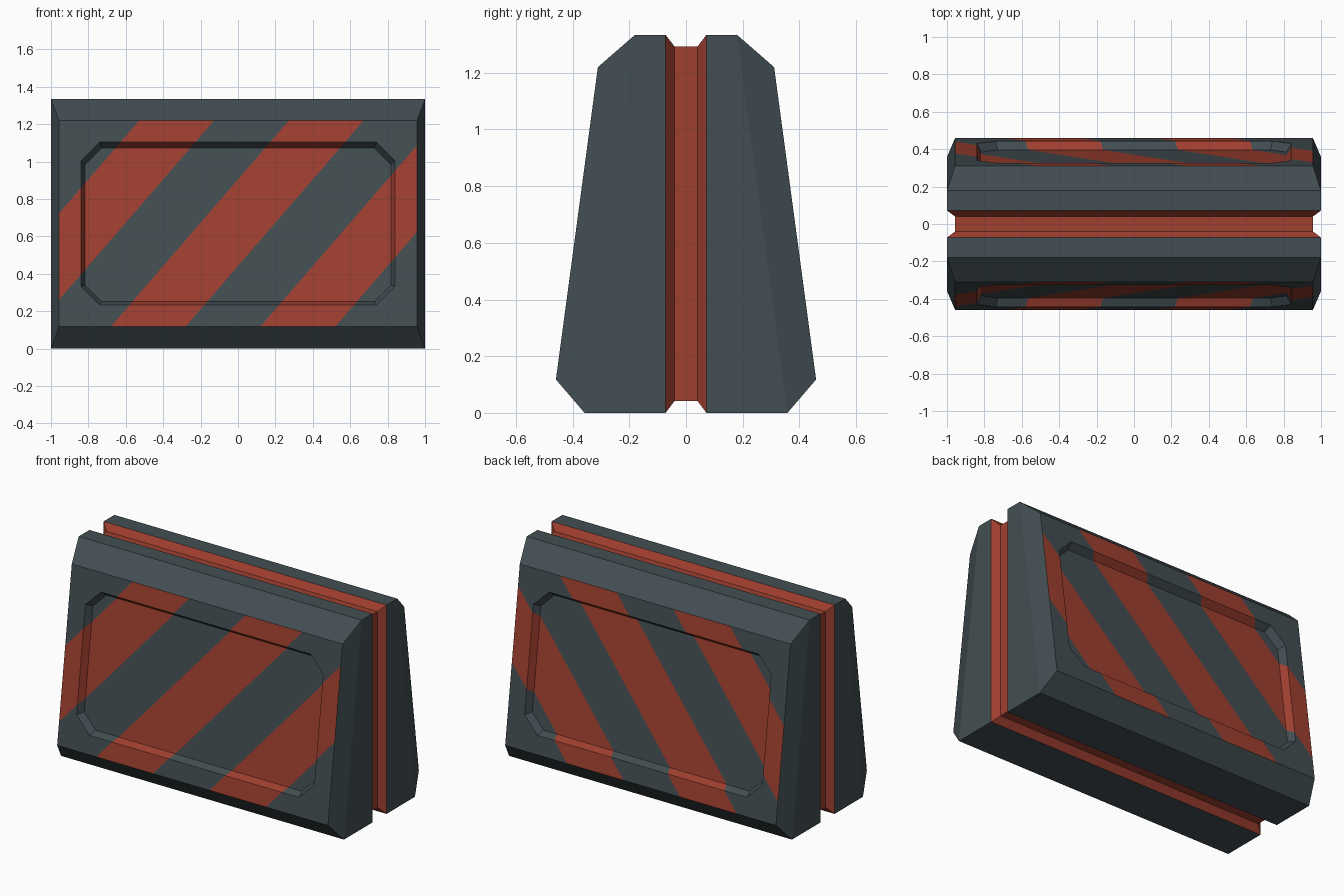
import bpy, bmesh
from mathutils import Vector

if "Cube" in bpy.data.objects:
    bpy.data.objects.remove(bpy.data.objects["Cube"])


def material(name, rgb):
    m = bpy.data.materials.new(name)
    m.diffuse_color = (*rgb, 1)
    m.use_nodes = True
    m.node_tree.nodes["Principled BSDF"].inputs["Base Color"].default_value = m.diffuse_color
    return m


grey = material("slate grey", (0.055, 0.076, 0.085))
red = material("rust red", (0.350, 0.050, 0.029))

TOP = 1.334
Z0, Z1, Y0, Y1 = 0.118, 1.22, 0.459, 0.311   # sloped panel limits
STRIPE_SLOPE = 0.864                         # dx per dz along a stripe
STRIPES = [-1.48, -0.68, 0.12]               # left edge of each stripe at z = Z0
STRIPE_W = 0.4


def panel_y(z):
    return Y0 + (Y1 - Y0) * (z - Z0) / (Z1 - Z0)


def rect(bm, s, w, z0, z1, y0, y1):
    return [bm.verts.new((x, s * y, z)) for x, y, z in
            ((-w, y0, z0), (w, y0, z0), (w, y1, z1), (-w, y1, z1))]


def octagon(bm, s, w, z0, z1, c, depth):
    pts = [(-w + c, z0), (w - c, z0), (w, z0 + c), (w, z1 - c),
           (w - c, z1), (-w + c, z1), (-w, z1 - c), (-w, z0 + c)]
    return [bm.verts.new((x, s * (panel_y(z) - depth), z)) for x, z in pts]


def bridge(bm, a, b, mat=0):
    n = len(a)
    faces = [bm.faces.new((a[i], a[(i + 1) % n], b[(i + 1) % n], b[i])) for i in range(n)]
    for f in faces:
        f.material_index = mat
    return faces


bm = bmesh.new()
tag = bm.faces.layers.int.new("panel")   # marks the striped panel faces
panel = []
cores = []
for s in (-1, 1):
    core = rect(bm, s, 0.957, 0.042, 1.293, 0.0406, 0.0406)
    lip = rect(bm, s, 1.0, 0, TOP, 0.072, 0.072)
    edge = rect(bm, s, 1.0, 0, TOP, 0.358, 0.18)
    face = rect(bm, s, 0.957, Z0, Z1, Y0, Y1)
    bridge(bm, core, lip, 1)      # groove walls
    bridge(bm, lip, edge)         # body sides
    bridge(bm, edge, face)        # chamfer around the panel
    cores.append(core)
    # panel frame, recess walls and recess floor
    o = octagon(bm, s, 0.84, 0.233, 1.104, 0.1, 0)
    i = octagon(bm, s, 0.817, 0.251, 1.072, 0.088, 0.045)
    for k in range(4):
        n = (k + 1) % 4
        panel.append(bm.faces.new((face[k], face[n], o[2 * k + 1], o[2 * k])))
        panel.append(bm.faces.new((face[n], o[(2 * k + 2) % 8], o[2 * k + 1])))
    panel += bridge(bm, o, i)
    panel.append(bm.faces.new(i))
bridge(bm, cores[0], cores[1], 1)  # groove floor
for f in panel:
    f[tag] = 1
bmesh.ops.recalc_face_normals(bm, faces=bm.faces[:])

# cut the panel faces along the stripe edges
for left in STRIPES:
    for x in (left, left + STRIPE_W):
        fs = [f for f in bm.faces if f[tag]]
        geom = list({e for f in fs for e in f.edges} | {v for f in fs for v in f.verts}) + fs
        bmesh.ops.bisect_plane(bm, geom=geom, dist=1e-5, plane_co=Vector((x, 0, Z0)),
                               plane_no=Vector((1, 0, -STRIPE_SLOPE)))
# colour the stripes
for f in bm.faces:
    if f[tag]:
        c = f.calc_center_median()
        u = c.x - STRIPE_SLOPE * (c.z - Z0)
        f.material_index = int(any(a < u < a + STRIPE_W for a in STRIPES))
bm.faces.layers.int.remove(tag)

me = bpy.data.meshes.new("barrier_block")
bm.to_mesh(me)
bm.free()
me.materials.append(grey)
me.materials.append(red)
bpy.context.collection.objects.link(bpy.data.objects.new("barrier_block", me))
